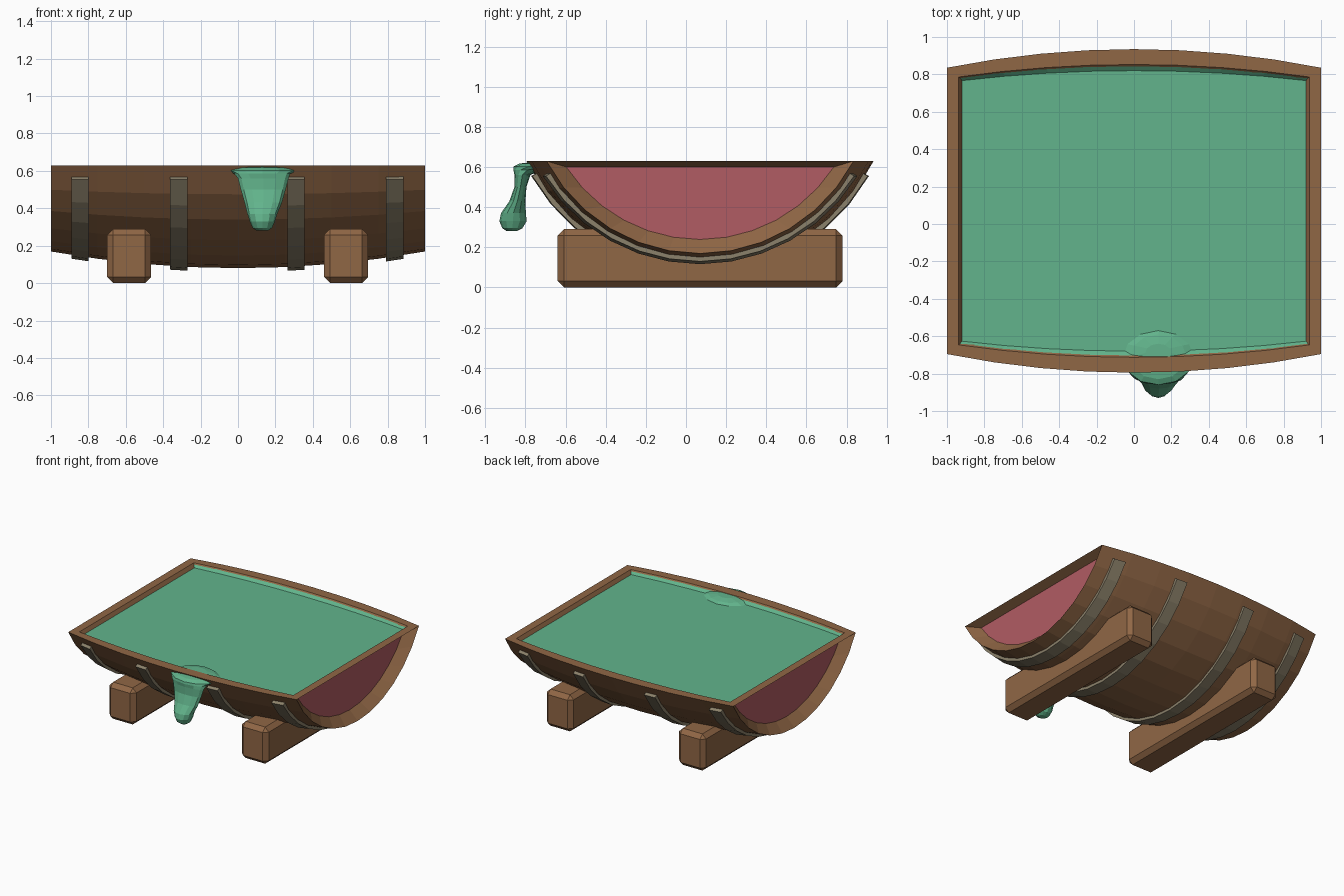
import bpy, bmesh
from math import sin, cos, acos, pi, sqrt

cube = bpy.data.objects.get("Cube")
if cube:
    bpy.data.objects.remove(cube, do_unlink=True)


def material(name, rgb):
    m = bpy.data.materials.new(name)
    m.use_nodes = True
    color = (*rgb, 1)
    m.diffuse_color = color
    bsdf = m.node_tree.nodes["Principled BSDF"]
    bsdf.inputs["Base Color"].default_value = color
    bsdf.inputs["Roughness"].default_value = 0.8
    return m


wood = material("brown wood", (0.28, 0.135, 0.06))
metal = material("dull metal", (0.26, 0.22, 0.145))
pink = material("pink end panel", (0.44, 0.107, 0.125))
green = material("green liquid", (0.122, 0.456, 0.262))


def finish(bm, name, mats, recalc=True):
    if recalc:
        bmesh.ops.recalc_face_normals(bm, faces=bm.faces[:])
    mesh = bpy.data.meshes.new(name)
    bm.to_mesh(mesh)
    bm.free()
    for m in mats:
        mesh.materials.append(m)
    obj = bpy.data.objects.new(name, mesh)
    bpy.context.collection.objects.link(obj)
    return obj


def verts(bm, points):
    return [bm.verts.new(p) for p in points]


def bridge(bm, a, b):
    n = len(a)
    for i in range(n):
        j = (i + 1) % n
        bm.faces.new((a[i], a[j], b[j], b[i]))


def loft(bm, loops):
    rings = [verts(bm, loop) for loop in loops]
    for a, b in zip(rings, rings[1:]):
        bridge(bm, a, b)
    bm.faces.new(rings[0][::-1])
    bm.faces.new(rings[-1])


# Barrel shape: a bulging tub cut below its axis
CY, AXIS, RIM = 0.07, 1.035, 0.63
STAVES, STEPS = 12, 8
XS = [-1 + 2 * i / STEPS for i in range(STEPS + 1)]


def radius(x):
    return 0.955 - 0.089 * x * x


def arc(x, r, top):
    limit = acos((AXIS - top) / r)
    angles = [limit * (2 * j / STAVES - 1) for j in range(STAVES + 1)]
    return [(x, CY + r * sin(a), AXIS - r * cos(a)) for a in angles]


def rim_outline(inset, end_x, z):
    """Counter-clockwise outline of the opening, moved in from the outer edge."""
    front, back = [], []
    for x in XS:
        half = sqrt(radius(x) ** 2 - (AXIS - RIM) ** 2)
        half -= inset * (1 - 0.4 * x * x)
        front.append((x * end_x, CY - half, z))
        back.append((x * end_x, CY + half, z))
    return front + back[::-1]


# Barrel with recessed pink ends
bm = bmesh.new()
grid = [verts(bm, arc(x, radius(x), RIM)) for x in XS]
for a, b in zip(grid, grid[1:]):
    for j in range(STAVES):
        bm.faces.new((a[j], a[j + 1], b[j + 1], b[j]))
for section, x in ((grid[0], -0.93), (grid[-1], 0.93)):
    inner = verts(bm, arc(x, radius(1) - 0.07, 0.6))
    bridge(bm, section, inner)
    bm.faces.new(inner).material_index = 1
outer_rim = [s[0] for s in grid] + [s[-1] for s in grid[::-1]]
inner_rim = verts(bm, rim_outline(0.082, 0.937, RIM))
floor = verts(bm, rim_outline(0.12, 0.915, 0.595))
bridge(bm, outer_rim, inner_rim)
bridge(bm, inner_rim, floor)
bm.faces.new(floor)
finish(bm, "barrel", [wood, pink])

# Liquid surface with a raised edge
bm = bmesh.new()
edge = verts(bm, rim_outline(0.082, 0.937, 0.629))
level = verts(bm, rim_outline(0.115, 0.92, 0.602))
bridge(bm, edge, level)
bm.faces.new(level)
finish(bm, "liquid_surface", [green], recalc=False)

# Hoops
for number, x in enumerate((-0.845, -0.317, 0.31, 0.838), 1):
    sides = []
    for edge_x in (x - 0.046, x + 0.046):
        r = radius(edge_x)
        outside = arc(edge_x, r + 0.02, 0.555)
        inside = [(px, CY + (py - CY) * (r - 0.01) / (r + 0.02),
                   AXIS + (pz - AXIS) * (r - 0.01) / (r + 0.02))
                  for px, py, pz in outside]
        sides.append((outside, inside))
    (o1, i1), (o2, i2) = sides
    bm = bmesh.new()
    loft(bm, list(zip(i1, o1, o2, i2)))
    finish(bm, f"hoop_{number}", [metal])

# Support beams with chamfered edges
for name, x in (("right_beam", -0.582), ("left_beam", 0.578)):
    bm = bmesh.new()
    bmesh.ops.create_cube(bm, size=1)
    for v in bm.verts:
        v.co = (x + v.co.x * 0.235, CY + v.co.y * 1.42, 0.145 + v.co.z * 0.29)
    bmesh.ops.bevel(bm, geom=bm.edges[:], offset=0.032, segments=1,
                    affect='EDGES')
    finish(bm, name, [wood])

# Spill over the front edge, ending in a hanging drop:
# height, x centre, x radius, y centre, y radius
spill = [
    (0.628, 0.13, 0.07, -0.69, 0.05),
    (0.617, 0.13, 0.15, -0.71, 0.12),
    (0.602, 0.13, 0.19, -0.715, 0.145),
    (0.585, 0.13, 0.15, -0.79, 0.07),
    (0.56, 0.135, 0.135, -0.815, 0.04),
    (0.50, 0.135, 0.12, -0.825, 0.03),
    (0.43, 0.135, 0.10, -0.84, 0.04),
    (0.37, 0.13, 0.08, -0.86, 0.062),
    (0.33, 0.13, 0.067, -0.862, 0.068),
    (0.295, 0.13, 0.052, -0.865, 0.05),
    (0.28, 0.13, 0.03, -0.868, 0.025),
]
SIDES = 12
bm = bmesh.new()
loft(bm, [[(x + rx * cos(2 * pi * k / SIDES), y + ry * sin(2 * pi * k / SIDES), z)
           for k in range(SIDES)] for z, x, rx, y, ry in spill])
finish(bm, "spill_drip", [green])
